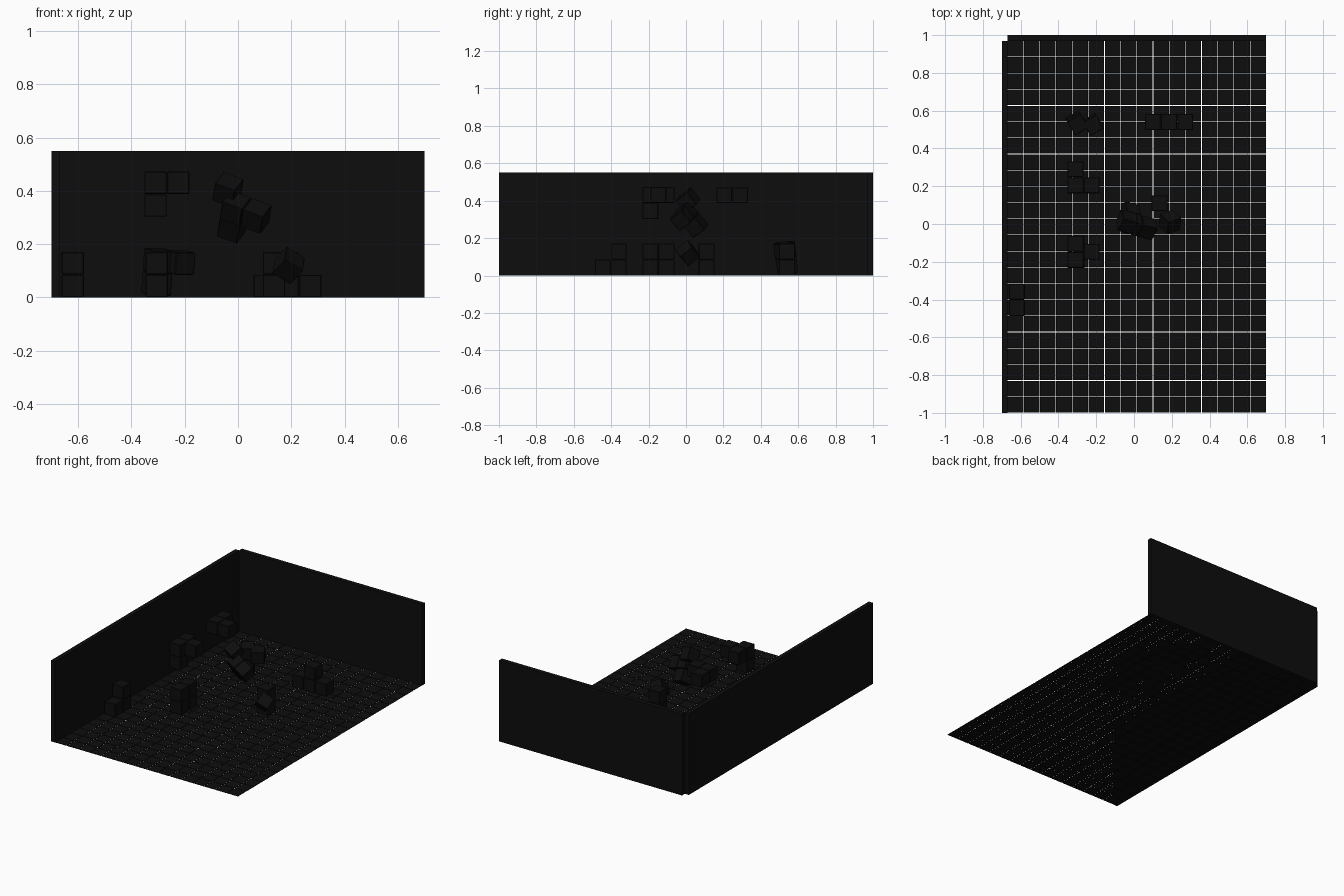
import bpy, bmesh, math
from mathutils import Vector, Matrix, Euler

if "Cube" in bpy.data.objects:
    bpy.data.objects.remove(bpy.data.objects["Cube"])

U = 0.0857      # grid cell
WALL_T = 0.03   # wall thickness
WALL_H = 0.55

black = bpy.data.materials.new("black")
black.diffuse_color = (0.004, 0.004, 0.004, 1)
black.use_nodes = True
black.node_tree.nodes["Principled BSDF"].inputs["Base Color"].default_value = black.diffuse_color


def boxes(name, items, matrix=Matrix()):
    """One object made of boxes given as (centre, size)."""
    bm = bmesh.new()
    for c, s in items:
        bmesh.ops.create_cube(bm, size=1, matrix=Matrix.Translation(c) @ Matrix.Diagonal((*s, 1)))
    me = bpy.data.meshes.new(name)
    bm.to_mesh(me)
    bm.free()
    me.materials.append(black)
    ob = bpy.data.objects.new(name, me)
    ob.matrix_world = matrix
    bpy.context.collection.objects.link(ob)
    return ob


def piece(name, origin, cells, rot=(0, 0, 0)):
    """Puzzle piece of joined cubes; origin is the centre of cell (0,0,0)."""
    m = Matrix.Translation(origin) @ Euler([math.radians(a) for a in rot]).to_matrix().to_4x4()
    s = U - 0.002
    ob = boxes(name, [(Vector(c) * U, (s, s, s)) for c in cells], m)
    bev = ob.modifiers.new("soft_edges", "BEVEL")
    bev.width = 0.003
    bev.segments = 1


# Floor of separate thin tiles with open joints
nx, ny = 16, 23
x0, y0 = -0.7 + WALL_T, -1.0
tx, ty = (0.7 - x0) / nx, (1 - WALL_T - y0) / ny
boxes("floor_tiles", [((x0 + (i + .5) * tx, y0 + (j + .5) * ty, 0.001),
                       (tx - 0.003, ty - 0.003, 0.002))
                      for i in range(nx) for j in range(ny)])

# Two walls
boxes("left_wall", [((-0.7 + WALL_T / 2, -WALL_T / 2, WALL_H / 2), (WALL_T, 2 - WALL_T, WALL_H))])
boxes("back_wall", [((WALL_T / 2, 1 - WALL_T / 2, WALL_H / 2), (1.4 - WALL_T, WALL_T, WALL_H))])

H = U / 2
# Pieces resting on the floor
piece("corner_piece", (-0.62, -0.445, H), [(0, 0, 0), (0, 1, 0), (0, 1, 1)])
piece("left_floor_piece", (-0.305, -0.19, H), [(0, 0, 0), (0, 1, 0), (0, 0, 1), (0, 1, 1)])
piece("back_left_piece", (-0.305, 0.54, H + 0.01), [(0, 0, 0), (0, 0, 1), (0.8, -0.5, 1)], (8, 0, 30))
piece("back_right_piece", (0.10, 0.54, H), [(0, 0, 0), (1, 0, 0), (2, 0, 0), (1, 0, 1)])
piece("middle_floor_piece", (0.135, 0.11, H), [(0, 0, 0), (0, 0, 1)])
piece("tilted_middle_cube", (0.19, 0.01, 0.12), [(0, 0, 0)], (45, 30, 20))

# Pieces floating above the floor
piece("left_floating_piece", (-0.31, -0.19, 0.345), [(0, 0, 0), (0, 0, 1), (0, 1, 1), (1, 0.5, 1)])
piece("back_floating_piece", (-0.31, 0.29, 0.43), [(0, 0, 0), (1, -1, 0), (0, -1, 0)])
piece("tumbling_piece", (-0.01, 0.0, 0.335), [(0, 0, 0), (1, 0, 0), (0, 0, -1), (-0.6, 0.4, 0.5)],
      (35, 20, -15))
